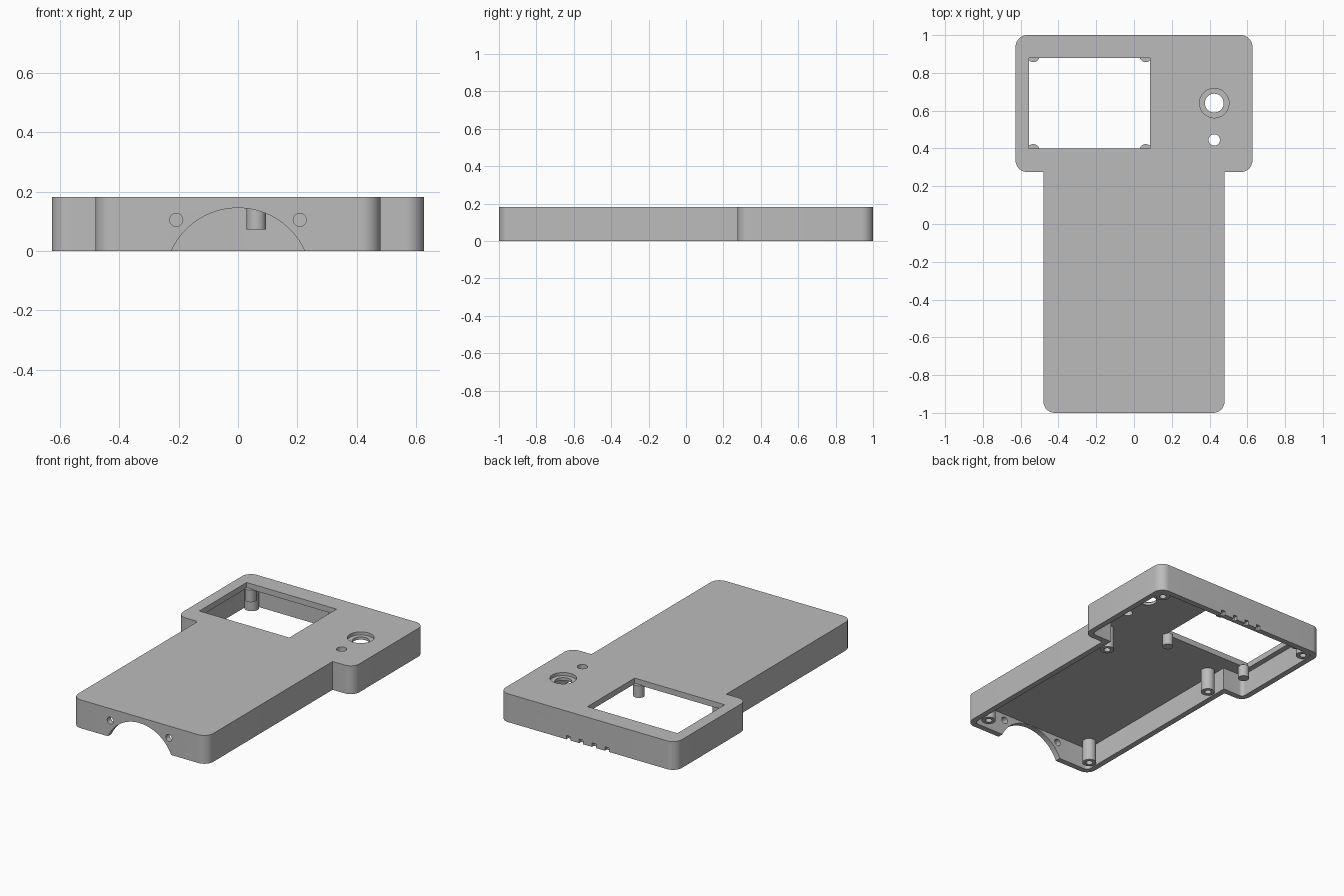
import bpy, bmesh, math

if "Cube" in bpy.data.objects:
    bpy.data.objects.remove(bpy.data.objects["Cube"])

TOP, CEILING, WALL = 0.182, 0.145, 0.037

plastic = bpy.data.materials.new("grey plastic")
plastic.diffuse_color = (0.5, 0.5, 0.5, 1)
plastic.use_nodes = True
plastic.node_tree.nodes["Principled BSDF"].inputs["Base Color"].default_value = plastic.diffuse_color


def prism(name, points, z0, z1):
    """Extrude a flat outline between two heights."""
    bm = bmesh.new()
    face = bm.faces.new([bm.verts.new((x, y, z0)) for x, y in points])
    up = bmesh.ops.extrude_face_region(bm, geom=[face])["geom"]
    for v in up:
        if isinstance(v, bmesh.types.BMVert):
            v.co.z = z1
    bmesh.ops.recalc_face_normals(bm, faces=bm.faces)
    mesh = bpy.data.meshes.new(name)
    bm.to_mesh(mesh)
    bm.free()
    obj = bpy.data.objects.new(name, mesh)
    bpy.context.collection.objects.link(obj)
    mesh.materials.append(plastic)
    return obj


def circle(x, y, r, n=32):
    return [(x + r * math.cos(2 * math.pi * i / n), y + r * math.sin(2 * math.pi * i / n)) for i in range(n)]


def rect(x0, x1, y0, y1):
    return [(x0, y0), (x1, y0), (x1, y1), (x0, y1)]


def outline(inset):
    """T-shaped case outline with rounded outer corners."""
    hx, bx, step = 0.627 - inset, 0.48 - inset, 0.275 + inset
    r, end = 0.062 - inset, 1 - inset

    def arc(cx, cy, a0):
        return [(cx + r * math.cos(math.radians(a0 + 9 * i)), cy + r * math.sin(math.radians(a0 + 9 * i)))
                for i in range(11)]

    half = (arc(bx - r, -end + r, -90) + [(bx, step)]
            + arc(hx - r, step + r, -90) + arc(hx - r, end - r, 0))
    return half + [(-x, y) for x, y in reversed(half)]


def combine(obj, other, operation):
    mod = obj.modifiers.new(operation.lower(), 'BOOLEAN')
    mod.operation, mod.solver, mod.object = operation, 'EXACT', other
    bpy.context.view_layer.objects.active = obj
    bpy.ops.object.modifier_apply(modifier=mod.name)
    bpy.data.objects.remove(other)


def cut(obj, points, z0, z1):
    combine(obj, prism("cutter", points, z0, z1), 'DIFFERENCE')


def cut_along_y(obj, x, z, r, y0, y1, n=32):
    """Cut a round hole running front to back."""
    cutter = prism("cutter", circle(x, -z, r, n), y0, y1)
    for v in cutter.data.vertices:
        v.co = (v.co.x, v.co.z, -v.co.y)
    cutter.data.flip_normals()
    bm = bmesh.new()
    bm.from_mesh(cutter.data)
    bmesh.ops.recalc_face_normals(bm, faces=bm.faces)
    bm.to_mesh(cutter.data)
    bm.free()
    combine(obj, cutter, 'DIFFERENCE')


# Hollow case, open underneath
case = prism("case_shell", outline(0), 0, TOP)
cut(case, outline(WALL), -0.1, CEILING)

# Screen window, button hole with recess, indicator hole
cut(case, rect(-0.555, 0.085, 0.4, 0.88), 0.1, 0.3)
cut(case, circle(0.425, 0.64, 0.05), 0.1, 0.3)
cut(case, circle(0.425, 0.64, 0.078, 40), TOP - 0.02, 0.3)
cut(case, circle(0.425, 0.445, 0.03), 0.1, 0.3)

# Front arch and two screw holes in the front wall
cut_along_y(case, 0, -0.102, 0.247, -1.1, -1 + WALL + 0.01, 96)
for side in (-1, 1):
    cut_along_y(case, side * 0.208, 0.105, 0.022, -1.1, -1 + WALL + 0.01)

# Shallow notches along the lower back edge
for x in (-0.137, -0.045, 0.045, 0.137):
    cut(case, rect(x - 0.014, x + 0.014, 0.98, 1.1), -0.1, 0.025)

# Screw posts with blind holes
posts = []
for name, px, py in (("front", 0.395, -0.89), ("middle", 0.395, 0.22), ("back", 0.55, 0.925)):
    for side, label in ((-1, "left"), (1, "right")):
        post = prism(f"{name}_{label}_screw_post", circle(side * px, py, 0.042), 0.001, CEILING + 0.005)
        cut(post, circle(side * px, py, 0.02, 20), -0.1, 0.11)
        posts.append(post)

# Short screen mounting posts around the window
for x, label in ((-0.533, "left"), (0.062, "right")):
    for y, end in ((0.39, "front"), (0.89, "back")):
        posts.append(prism(f"screen_post_{end}_{label}", circle(x, y, 0.033), 0.072, CEILING + 0.005))

# Smooth curved walls, keep edges sharp
for obj in [case] + posts:
    bpy.ops.object.select_all(action='DESELECT')
    obj.select_set(True)
    bpy.context.view_layer.objects.active = obj
    bpy.ops.object.shade_smooth_by_angle(angle=math.radians(30))
